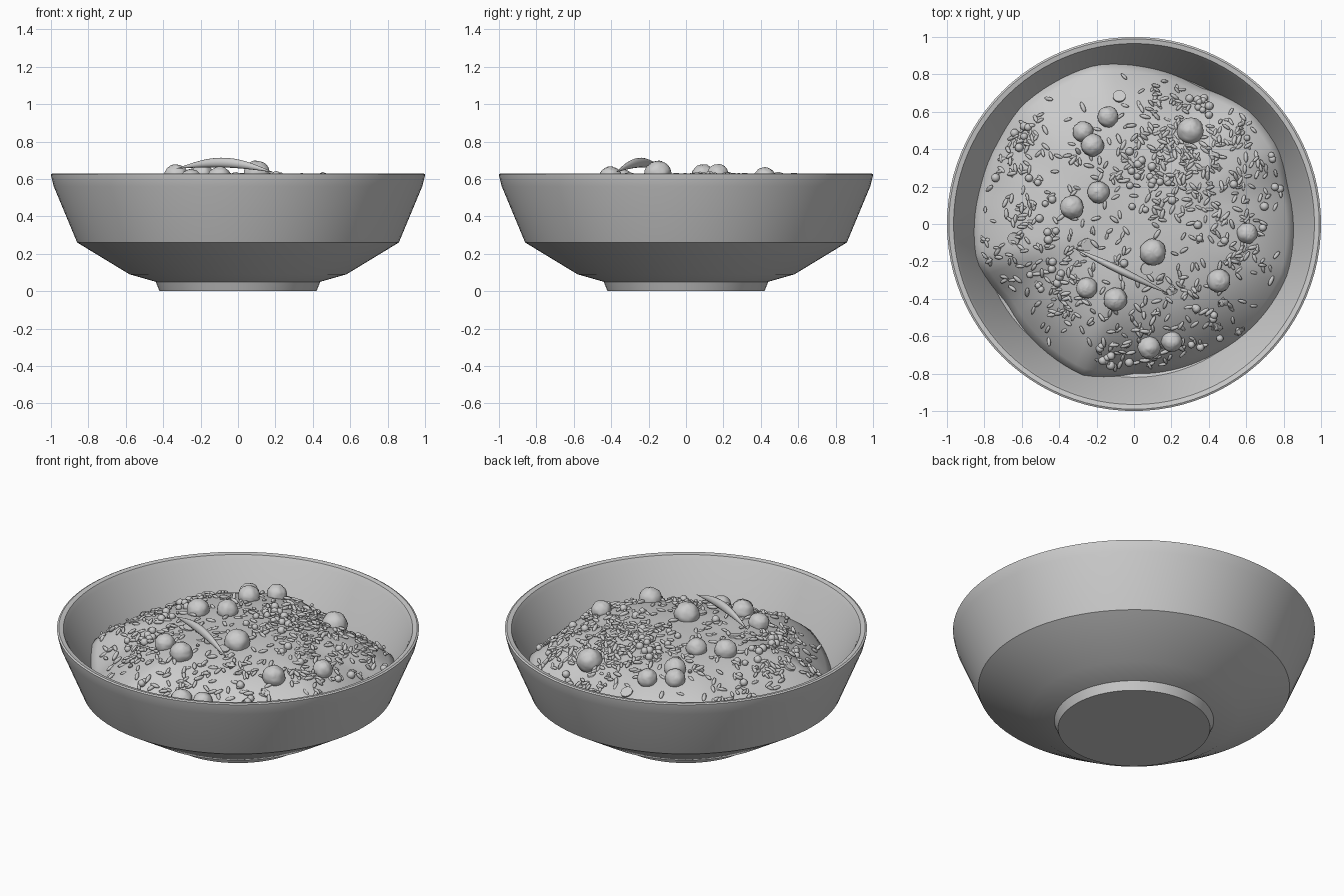
import bpy
import bmesh
import math
import random
from mathutils import Matrix, Vector, noise

random.seed(7)
cube = bpy.data.objects.get("Cube")
if cube:
    bpy.data.objects.remove(cube, do_unlink=True)


def link(name, mesh, angle):
    """Link a mesh as a smooth-shaded object with sharp corners kept."""
    obj = bpy.data.objects.new(name, mesh)
    bpy.context.collection.objects.link(obj)
    mesh.shade_smooth()
    mesh.set_sharp_from_angle(angle=math.radians(angle))


def finish(name, bm, angle=50):
    """Turn a bmesh into an object."""
    bmesh.ops.recalc_face_normals(bm, faces=bm.faces)
    mesh = bpy.data.meshes.new(name)
    bm.to_mesh(mesh)
    bm.free()
    link(name, mesh, angle)


def stamp(name, bm, places, angle=80):
    """Repeat a small template at every matrix, joined as one mesh."""
    base = [v.co.copy() for v in bm.verts]
    polys = [[v.index for v in f.verts] for f in bm.faces]
    bm.free()
    verts, faces = [], []
    for place in places:
        start = len(verts)
        verts.extend(place @ co for co in base)
        faces.extend([start + i for i in poly] for poly in polys)
    mesh = bpy.data.meshes.new(name)
    mesh.from_pydata(verts, [], faces)
    link(name, mesh, angle)


def ball_template(segments, rows):
    bm = bmesh.new()
    bmesh.ops.create_uvsphere(bm, u_segments=segments, v_segments=rows, radius=1)
    bm.verts.index_update()
    return bm


# Bowl: one profile spun round z
PROFILE = [(0, 0), (0.42, 0), (0.44, 0.05), (0.58, 0.09), (0.86, 0.26), (0.985, 0.56),
           (0.998, 0.61), (1, 0.625), (0.99, 0.63), (0.965, 0.625), (0.95, 0.6),
           (0.82, 0.3), (0.55, 0.14), (0, 0.11)]
bm = bmesh.new()
verts = [bm.verts.new((r, 0, z)) for r, z in PROFILE]
edges = [bm.edges.new(pair) for pair in zip(verts, verts[1:])]
bmesh.ops.spin(bm, geom=verts + edges, cent=(0, 0, 0), axis=(0, 0, 1),
               angle=math.tau, steps=96, use_duplicate=False)
bmesh.ops.remove_doubles(bm, verts=bm.verts, dist=0.0005)
finish("bowl", bm, 35)

# Uneven outline where the food meets the bowl
OUTLINE = [(-0.2, 0.85), (0.05, 0.84), (0.35, 0.73), (0.62, 0.6), (0.77, 0.4), (0.82, 0.2),
           (0.82, -0.27), (0.68, -0.5), (0.4, -0.71), (0, -0.8), (-0.27, -0.81),
           (-0.45, -0.7), (-0.68, -0.42), (-0.84, -0.2), (-0.82, 0.2), (-0.72, 0.45),
           (-0.6, 0.63), (-0.42, 0.76)]
POLAR = sorted((math.atan2(y, x) % math.tau, math.hypot(x, y)) for x, y in OUTLINE)
POLAR = [(POLAR[-1][0] - math.tau, POLAR[-1][1])] + POLAR
POLAR.append((POLAR[1][0] + math.tau, POLAR[1][1]))


def edge_radius(angle):
    angle %= math.tau
    for (a, ra), (b, rb) in zip(POLAR, POLAR[1:]):
        if a <= angle <= b:
            return ra + (rb - ra) * (angle - a) / (b - a)


def height(x, y):
    """Height of the mound surface."""
    rim = edge_radius(math.atan2(y, x))
    t = min(math.hypot(x, y) / rim, 1)
    low = 0.3 + (rim - 0.82) * (2.3 if rim > 0.82 else 0.6)
    wave = 0.012 * noise.noise(Vector((x * 3, y * 3, 0))) * (1 - t)
    return low + (0.61 - low) * (1 - t ** 3.5) + wave


def frame(x, y, lift=0, yaw=0, tilt=0):
    """Matrix sitting on the mound, z along its normal."""
    d = 0.02
    normal = Vector((height(x - d, y) - height(x + d, y),
                     height(x, y - d) - height(x, y + d), 2 * d)).normalized()
    turn = normal.to_track_quat('Z', 'Y').to_matrix().to_4x4()
    spot = Vector((x, y, height(x, y))) + normal * lift
    return (Matrix.Translation(spot) @ turn @ Matrix.Rotation(yaw, 4, 'Z')
            @ Matrix.Rotation(tilt, 4, 'Y'))


# Mound of food with a skirt tucked into the bowl wall
bm = bmesh.new()
SIDES, RINGS = 96, 24
centre = bm.verts.new((0, 0, height(0, 0)))
rings = []
for i in range(1, RINGS + 2):
    t = min(i / RINGS, 1)
    ring = []
    for s in range(SIDES):
        a = math.tau * s / SIDES
        r = edge_radius(a) * t
        x, y = r * math.cos(a), r * math.sin(a)
        ring.append(bm.verts.new((x, y, height(x, y) - (0.05 if i > RINGS else 0))))
    rings.append(ring)
for s in range(SIDES):
    n = (s + 1) % SIDES
    bm.faces.new((centre, rings[0][s], rings[0][n]))
    for a, b in zip(rings, rings[1:]):
        bm.faces.new((a[s], b[s], b[n], a[n]))
finish("food_mound", bm, 80)

# Meatballs: x, y, radius, with dimpled skins
BALLS = [(-0.14, 0.57, 0.055), (-0.27, 0.49, 0.055), (-0.22, 0.42, 0.06), (0.3, 0.49, 0.07),
         (-0.19, 0.17, 0.058), (-0.33, 0.09, 0.062), (0.1, -0.15, 0.07), (0.6, -0.05, 0.055),
         (0.45, -0.3, 0.062), (-0.25, -0.34, 0.056), (-0.1, -0.4, 0.062),
         (0.08, -0.65, 0.06), (0.2, -0.62, 0.055)]
for i, (x, y, r) in enumerate(BALLS):
    bm = ball_template(36, 24)
    for v in bm.verts:
        broad = noise.noise(v.co * 1.8 + Vector((i * 5, 0, 0)))
        fine = max(0, noise.noise(v.co * 5 + Vector((i * 5, 0, 0))))
        v.co *= r * (1 + 0.06 * broad + 0.06 * fine)
    bm.transform(frame(x, y, r * 0.25, i))
    finish(f"meatball_{i + 1}", bm)


def scatter(clusters):
    """Random mound points for clusters of x, y, spread, count."""
    for cx, cy, spread, count in clusters:
        while count:
            x, y = random.gauss(cx, spread), random.gauss(cy, spread)
            inside = math.hypot(x, y) < 0.95 * edge_radius(math.atan2(y, x))
            if inside and all(math.hypot(x - bx, y - by) > r for bx, by, r in BALLS):
                count -= 1
                yield x, y


# Rice grains
GRAINS = [(0.15, 0.3, 0.17, 150), (0.2, 0.62, 0.14, 50), (0.52, 0.25, 0.16, 85),
          (0.6, -0.1, 0.12, 50), (-0.6, 0.4, 0.14, 55), (-0.62, 0, 0.14, 55),
          (-0.4, -0.33, 0.14, 75), (0.1, -0.7, 0.14, 50), (0.25, -0.4, 0.18, 55),
          (-0.2, 0.15, 0.2, 50), (0.5, 0.5, 0.12, 30), (-0.15, -0.62, 0.14, 25)]
grain = ball_template(8, 6)
grain.transform(Matrix.Diagonal((0.027, 0.0105, 0.0105, 1)) @ Matrix.Rotation(math.pi / 2, 4, 'Y'))
stamp("rice_grains", grain,
      [frame(x, y, random.uniform(-0.003, 0.012), random.uniform(0, math.tau),
             random.gauss(0, 0.25)) @ Matrix.Scale(random.uniform(0.8, 1.15), 4)
       for x, y in scatter(GRAINS)])

# Peas
PEAS = [(0.08, 0.27, 0.08, 14), (0.33, 0.65, 0.06, 9), (-0.48, -0.3, 0.08, 9),
        (-0.12, -0.7, 0.05, 8), (0.35, -0.6, 0.07, 7), (-0.55, 0.05, 0.12, 8),
        (0.6, 0.2, 0.14, 8), (-0.6, 0.48, 0.08, 5), (0.25, 0.05, 0.15, 6)]
stamp("peas", ball_template(12, 8),
      [frame(x, y, 0.008) @ Matrix.Scale(random.uniform(0.017, 0.024), 4)
       for x, y in scatter(PEAS)])

# Thin round vegetable slices
SLICES = [(-0.64, -0.08), (-0.25, -0.11), (-0.08, 0.68), (0.1, 0.21), (0.07, -0.24)]
bm = bmesh.new()
bmesh.ops.create_cone(bm, cap_ends=True, segments=24, radius1=0.034, radius2=0.034, depth=0.012)
bm.verts.index_update()
stamp("vegetable_slices", bm, [frame(x, y, 0.006, 0, 0.15) for x, y in SLICES], 50)

# Small crumbled pieces
CRUMBS = [(0.44, -0.55), (0.41, -0.53), (0.56, -0.57), (0.47, -0.42), (0.2, -0.35)]
crumb = ball_template(10, 8)
for v in crumb.verts:
    v.co *= 0.024 * (1 + 0.9 * noise.noise(v.co * 1.5))
    v.co.z *= 0.6
stamp("crumbs", crumb, [frame(x, y, 0.008, x * 9) for x, y in CRUMBS], 50)

# Arched pod lying across the top, pointed at both ends
bm = bmesh.new()
start, end = Vector((-0.33, -0.125, 0.655)), Vector((0.19, -0.375, 0.635))
side = (end - start).cross(Vector((0, 0, 1))).normalized()
rows = []
for i in range(25):
    t = i / 24
    swell = max(math.sin(math.pi * t), 0.02)
    mid = start.lerp(end, t) + Vector((0, 0, 0.042 * swell))
    rows.append([bm.verts.new(mid + side * 0.02 * swell * math.cos(a)
                              + Vector((0, 0, 0.026 * swell * math.sin(a))))
                 for a in (math.tau * k / 12 for k in range(12))])
for a, b in zip(rows, rows[1:]):
    for k in range(12):
        n = (k + 1) % 12
        bm.faces.new((a[k], a[n], b[n], b[k]))
bm.faces.new(rows[0])
bm.faces.new(rows[-1])
finish("pod", bm, 60)
